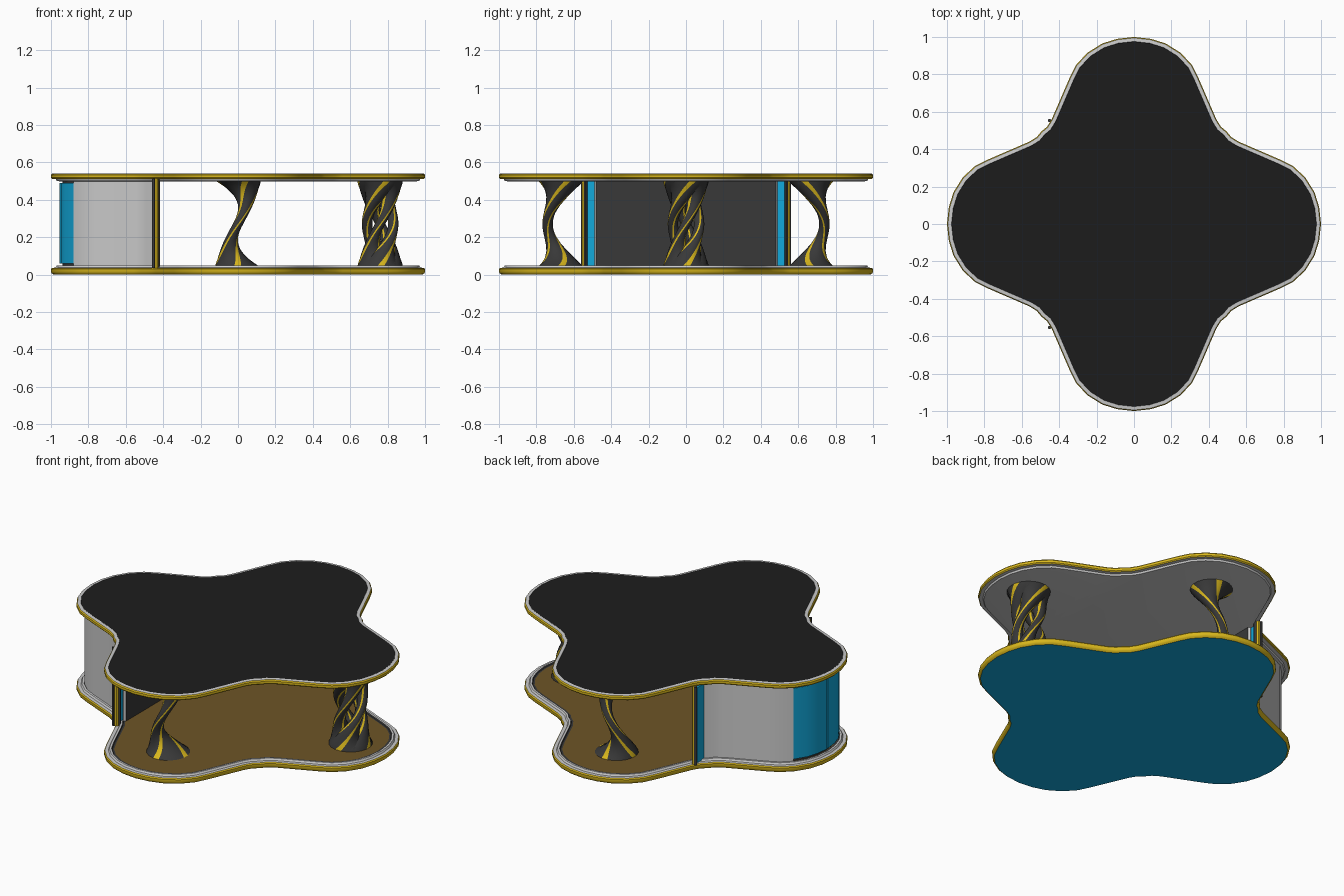
import bpy, bmesh
from math import sin, cos, pi, radians
from mathutils import Vector

if "Cube" in bpy.data.objects:
    bpy.data.objects.remove(bpy.data.objects["Cube"])


def mat(name, col):
    m = bpy.data.materials.new(name)
    m.diffuse_color = (*col, 1)
    m.use_nodes = True
    m.node_tree.nodes["Principled BSDF"].inputs["Base Color"].default_value = m.diffuse_color
    return m


GREY = None
GOLD = mat("gold", (0.70, 0.48, 0.012))
BLACK = mat("black", (0.012, 0.012, 0.012))
DARK = mat("dark_grey", (0.04, 0.04, 0.04))
BLUE = mat("blue", (0.006, 0.40, 0.72))
BROWN = mat("brown", (0.155, 0.09, 0.02))


def finish(name, bm, mats, angle=30):
    bmesh.ops.recalc_face_normals(bm, faces=bm.faces)
    me = bpy.data.meshes.new(name)
    bm.to_mesh(me)
    bm.free()
    for m in mats:
        me.materials.append(m)
    ob = bpy.data.objects.new(name, me)
    bpy.context.collection.objects.link(ob)
    bpy.ops.object.select_all(action='DESELECT')
    ob.select_set(True)
    bpy.context.view_layer.objects.active = ob
    bpy.ops.object.shade_smooth_by_angle(angle=radians(angle))
    return ob


# Four-lobed outline: half a lobe, mirrored on the diagonal, turned four times
half = [(1, 0), (.99, .09), (.965, .17), (.915, .25), (.85, .31), (.78, .345),
        (.56, .44), (.52, .465), (.495, .495)]
quarter = half + [(y, x) for x, y in half[7:0:-1]]
outline = []
for q in range(4):
    c, s = round(cos(q * pi / 2)), round(sin(q * pi / 2))
    outline += [Vector((x * c - y * s, x * s + y * c)) for x, y in quarter]


def inset(d):
    res = []
    n = len(outline)
    for i, p in enumerate(outline):
        e1 = (p - outline[i - 1]).normalized()
        e2 = (outline[(i + 1) % n] - p).normalized()
        n1, n2 = Vector((-e1.y, e1.x)), Vector((-e2.y, e2.x))
        m = (n1 + n2).normalized()
        res.append(p + m * (d / m.dot(n1)))
    return res


def slab(name, profile, first, last):
    """Loft inset outlines; profile rows are (inset, z, material of band above)."""
    mats = [GREY, GOLD, BLACK, DARK, BLUE, BROWN]
    bm = bmesh.new()
    loops = [[bm.verts.new((p.x, p.y, z)) for p in inset(d)] for d, z, _ in profile]
    n = len(outline)
    for (a, b), row in zip(zip(loops, loops[1:]), profile):
        for i in range(n):
            j = (i + 1) % n
            bm.faces.new((a[i], a[j], b[j], b[i])).material_index = mats.index(row[2])
    bm.faces.new(loops[0][::-1]).material_index = mats.index(first)
    bm.faces.new(loops[-1]).material_index = mats.index(last)
    finish(name, bm, mats)


# Base slab with recessed floor, and table top
slab("base", [(.012, 0, GOLD), (.004, .007, GOLD), (0, .014, GOLD), (0, .029, GOLD),
              (.005, .036, GREY), (.024, .037, GREY), (.03, .048, GREY), (.042, .048, DARK),
              (.046, .042, DARK), (.056, .042, BROWN)], BLUE, BROWN)
slab("table_top", [(.042, .499, GREY), (.03, .501, GREY), (.025, .511, GREY),
                   (.005, .512, GOLD), (0, .518, GOLD), (0, .532, GOLD),
                   (.005, .539, GREY), (.024, .541, BLACK), (.027, .539, BLACK)], GREY, BLACK)


def prism(name, pts, z0, z1, m):
    bm = bmesh.new()
    a = [bm.verts.new((p[0], p[1], z0)) for p in pts]
    b = [bm.verts.new((p[0], p[1], z1)) for p in pts]
    for i in range(len(pts)):
        j = (i + 1) % len(pts)
        bm.faces.new((a[i], a[j], b[j], b[i]))
    bm.faces.new(a[::-1])
    bm.faces.new(b)
    finish(name, bm, [m] if m else [])


# Cabinet filling the left lobe (outline point 32 is the lobe tip)
outer, inner = inset(.045), inset(.06)
prism("cabinet_core", inner[23:42], .04, .502, DARK)
prism("cabinet_inner_panel", [(-.452, -.535), (-.437, -.535), (-.437, .535), (-.452, .535)],
      .042, .5, BLUE)
for side, s in (("back", 1), ("front", -1)):
    wall = [32 - s * k for k in range(3, 10)]
    prism(side + "_cabinet_wall", [outer[i] for i in wall] + [inner[i] for i in wall[::-1]],
          .042, .5, GREY)
    door = [32 - s * k for k in range(0, 4)]
    pts = [outer[i].copy() for i in door] + [inner[i].copy() for i in door[::-1]]
    pts[0].y = pts[-1].y = s * .005
    prism(side + "_cabinet_door", pts, .058, .49, BLUE)
    # Corner post: gold rod between two dark ones
    for label, dx, dy, r, m in (("gold", 0, 0, .012, GOLD), ("dark_outer", -.014, .008, .009, DARK),
                                ("dark_inner", .012, -.009, .009, DARK)):
        prism(f"{side}_post_{label}",
              [(-.438 + dx + r * cos(a * pi / 6), s * (.545 + dy + r * sin(a * pi / 6)))
               for a in range(12)], .036, .513, m)


def strand(name, cx, cy, phase, flip=1, rings=32, n=20):
    """Flared twisted trunk that bows out sideways, with spiral gold stripes."""
    bm = bmesh.new()
    prev = None
    for k in range(rings + 1):
        t = k / rings
        turn = radians(200) * (t - .5)
        bow = .07 * max(sin(pi * t), 0) ** .8
        r = .028 + .095 * abs(2 * t - 1) ** 2.5
        x, y = bow * cos(phase + turn), bow * sin(phase + turn)
        ring = [bm.verts.new((cx + x + r * cos(turn + 2 * pi * j / n),
                              cy + flip * (y + r * sin(turn + 2 * pi * j / n)),
                              .04 + .462 * t)) for j in range(n)]
        if prev:
            for j in range(n):
                f = bm.faces.new((prev[j], prev[(j + 1) % n], ring[(j + 1) % n], ring[j]))
                f.material_index = int(j % 5 == 0)
        prev = ring
    finish(name, bm, [DARK, GOLD], 60)


# Single-strand front and back legs, four-strand leg on the right
strand("front_leg", 0, -.67, -pi / 2)
strand("back_leg", 0, .67, -pi / 2, -1)
for i in range(4):
    strand(f"right_leg_strand_{i + 1}", .76, 0, i * pi / 2)
